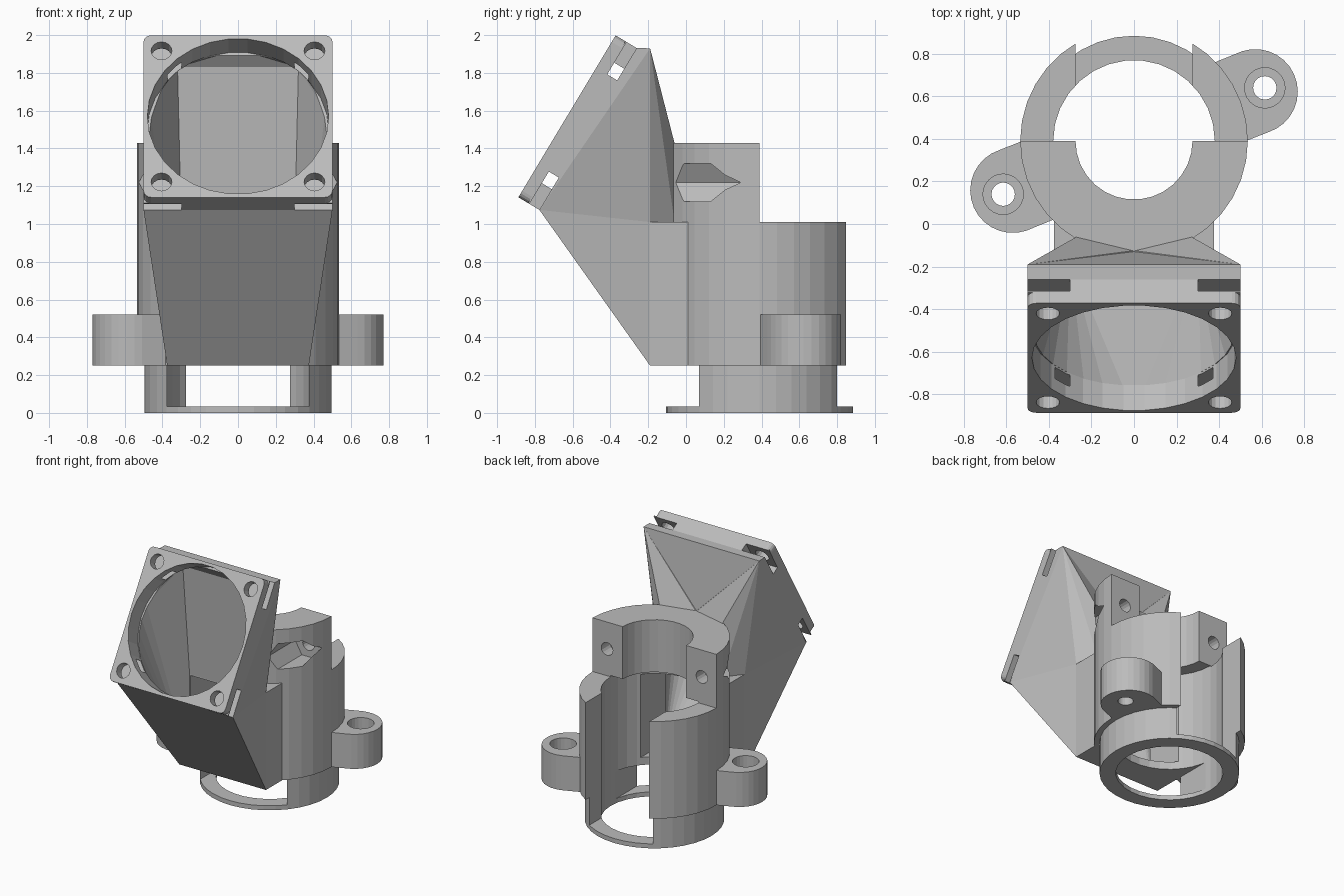
import bpy, bmesh, math
from mathutils import Vector

if bpy.data.objects.get("Cube"):
    bpy.data.objects.remove(bpy.data.objects["Cube"], do_unlink=True)

grey = bpy.data.materials.new("plain_grey")
grey.use_nodes = True
COLOUR = (0.5, 0.5, 0.5, 1)
grey.diffuse_color = COLOUR
grey.node_tree.nodes["Principled BSDF"].inputs["Base Color"].default_value = COLOUR

CY = 0.39                       # tube axis in y
FAN = Vector((0, -0.63, 1.57))  # centre of the fan face
U = Vector((0, 0.515, 0.857))   # up along the fan face
N = Vector((0, 0.857, -0.515))  # into the fan face
HALF = 0.5                      # half side of the fan face


def hull(name, points):
    """Convex solid round a few points."""
    bm = bmesh.new()
    for p in points:
        bm.verts.new(p)
    res = bmesh.ops.convex_hull(bm, input=bm.verts)
    junk = {g for g in res["geom_interior"] + res["geom_unused"] if isinstance(g, bmesh.types.BMVert)}
    bmesh.ops.delete(bm, geom=list(junk), context='VERTS')
    bmesh.ops.dissolve_limit(bm, angle_limit=0.002, verts=bm.verts, edges=bm.edges)
    bmesh.ops.recalc_face_normals(bm, faces=bm.faces)
    mesh = bpy.data.meshes.new(name)
    bm.to_mesh(mesh)
    bm.free()
    mesh.materials.append(grey)
    ob = bpy.data.objects.new(name, mesh)
    bpy.context.collection.objects.link(ob)
    return ob


def ring(x, y, r, z, n=30):
    return [(x + r * math.cos(math.tau * i / n), y + r * math.sin(math.tau * i / n), z) for i in range(n)]


def cylinder(name, x, y, r, z0, z1, n=30):
    return hull(name, ring(x, y, r, z0, n) + ring(x, y, r, z1, n))


def box(name, x0, x1, y0, y1, z0, z1):
    return hull(name, [(x, y, z) for x in (x0, x1) for y in (y0, y1) for z in (z0, z1)])


def fan_point(x, u, depth):
    return Vector((x, 0, 0)) + FAN + U * u + N * depth


def fan_ring(x, u, r, depth, n=30):
    return [fan_point(px, pu, depth) for px, pu, _ in ring(x, u, r, 0, n)]


def combine(target, others, operation):
    for other in others:
        mod = target.modifiers.new("bool", 'BOOLEAN')
        mod.operation, mod.object, mod.solver = operation, other, 'EXACT'
        bpy.context.view_layer.update()
        mesh = bpy.data.meshes.new_from_object(target.evaluated_get(bpy.context.evaluated_depsgraph_get()))
        target.modifiers.clear()
        target.data = mesh
        bpy.data.objects.remove(other, do_unlink=True)


# Tube body with its upper half collar and the base collar
body = cylinder("mount_body", 0, CY, 0.535, 0.25, 1.43, 36)
combine(body, [box("rear_cut", -1, 1, CY, 2, 1.01, 2)], 'DIFFERENCE')
base = cylinder("base_collar", 0, CY, 0.495, 0, 0.26, 36)

# Ears: a round boss blended into the tube, one on each side
ears = []
for s in (1, -1):
    points = []
    for z in (0.25, 0.52):
        points += ring(0.57 * s, CY + 0.232 * s, 0.2, z)
        points += [(0.38 * s, CY + 0.37 * s, z), (0.525 * s, CY, z), (0.42 * s, CY + 0.1 * s, z)]
    ears.append(hull("ear", points))

# Duct: inlet box at the tube, lower scoop, and upper funnel that widens to the fan
inlet = box("inlet_box", -0.375, 0.375, -0.19, 0.1, 0.25, 1.01)
scoop_points, funnel_points = [(0, -0.3, 1.2)], [(0, -0.13, 1.43), (0, -0.13, 1.005)]
for s in (1, -1):
    low, shoulder = fan_point(s * HALF, -HALF, 0.13), (s * 0.375, -0.19, 1.01)
    scoop_points += [low, shoulder, (s * 0.375, -0.19, 0.25)]
    funnel_points += [low, shoulder, fan_point(s * HALF, HALF, 0.13), (s * HALF, -0.19, 1.93)]
scoop = hull("scoop", scoop_points)
funnel = hull("funnel", funnel_points)

# Wedges that blend the funnel's rear into the tube
wedges = [hull("rear_wedge", [(s * HALF, -0.19, 1.93), (s * 0.375, -0.19, 1.005), (0, -0.25, 1.5)] +
               [(x, y, z) for x, y in ((s * 0.27, -0.06), (0, -0.125)) for z in (1.005, 1.425)])
          for s in (1, -1)]

# Fan plate with rounded front corners and square rear layer
corners = [(sx, su) for sx in (1, -1) for su in (1, -1)]
plate = hull("fan_plate", [p for sx, su in corners for d in (0, 0.066)
                           for p in fan_ring(sx * 0.46, su * 0.46, 0.04, d, 16)])
backing = hull("plate_backing", [fan_point(sx * HALF, su * HALF, d) for sx, su in corners for d in (0.06, 0.135)])

combine(body, [base, *ears, inlet, scoop, funnel, *wedges, plate, backing], 'UNION')

# Tube bores, rear slot and front window
cutters = [
    cylinder("wide_bore", 0, CY, 0.38, -0.1, 1.02),
    cylinder("narrow_bore", 0, CY, 0.275, 0.9, 1.6),
    box("rear_slot", -0.275, 0.275, 0.5, 1.2, 0.035, 1.1),
    box("front_window", -0.375, 0.375, -0.18, CY, 0.035, 0.25),
]

# Air passage: fan opening, tapering cavity and outlet into the tube
cutters.append(hull("fan_opening", fan_ring(0, 0, 0.48, -0.1) + fan_ring(0, 0, 0.48, 0.14)))
cutters.append(hull("cavity", fan_ring(0, 0, 0.472, 0.12) +
                    [(x, -0.17, z) for x in (-0.3, 0.3) for z in (0.29, 0.97)] +
                    [(x, -0.225, 1.83) for x in (-0.32, 0.32)]))
cutters.append(box("outlet", -0.29, 0.29, -0.21, CY - 0.1, 0.31, 0.96))

# Corner screw holes and nut slots in the fan plate
for sx, su in corners:
    cutters.append(hull("fan_screw", fan_ring(sx * 0.405, su * 0.405, 0.055, -0.1, 16) +
                        fan_ring(sx * 0.405, su * 0.405, 0.055, 0.1, 16)))
    cutters.append(hull("nut_slot", [fan_point(sx * a, su * b, d)
                                     for a in (0.3, 0.6) for b in (0.3, 0.6) for d in (0.068, 0.13)]))

# Clamp screws with hexagonal nut pockets, and the stepped ear holes
for s in (1, -1):
    for name, r, n, y0, y1 in (("clamp_hole", 0.05, 16, 0.1, 0.5), ("nut_pocket", 0.115, 6, -0.06, 0.285)):
        cutters.append(hull(name, [(x, y, z) for y in (y0, y1) for x, z, _ in ring(0.41 * s, 1.22, r, 0, n)]))
    ex, ey = 0.615 * s, CY + 0.25 * s
    cutters.append(cylinder("ear_hole", ex, ey, 0.055, 0.1, 0.6, 20))
    cutters.append(cylinder("ear_counterbore", ex, ey, 0.095, 0.4, 0.6, 24))

combine(body, cutters, 'DIFFERENCE')
for poly in body.data.polygons:
    poly.use_smooth = False
    poly.material_index = 0
